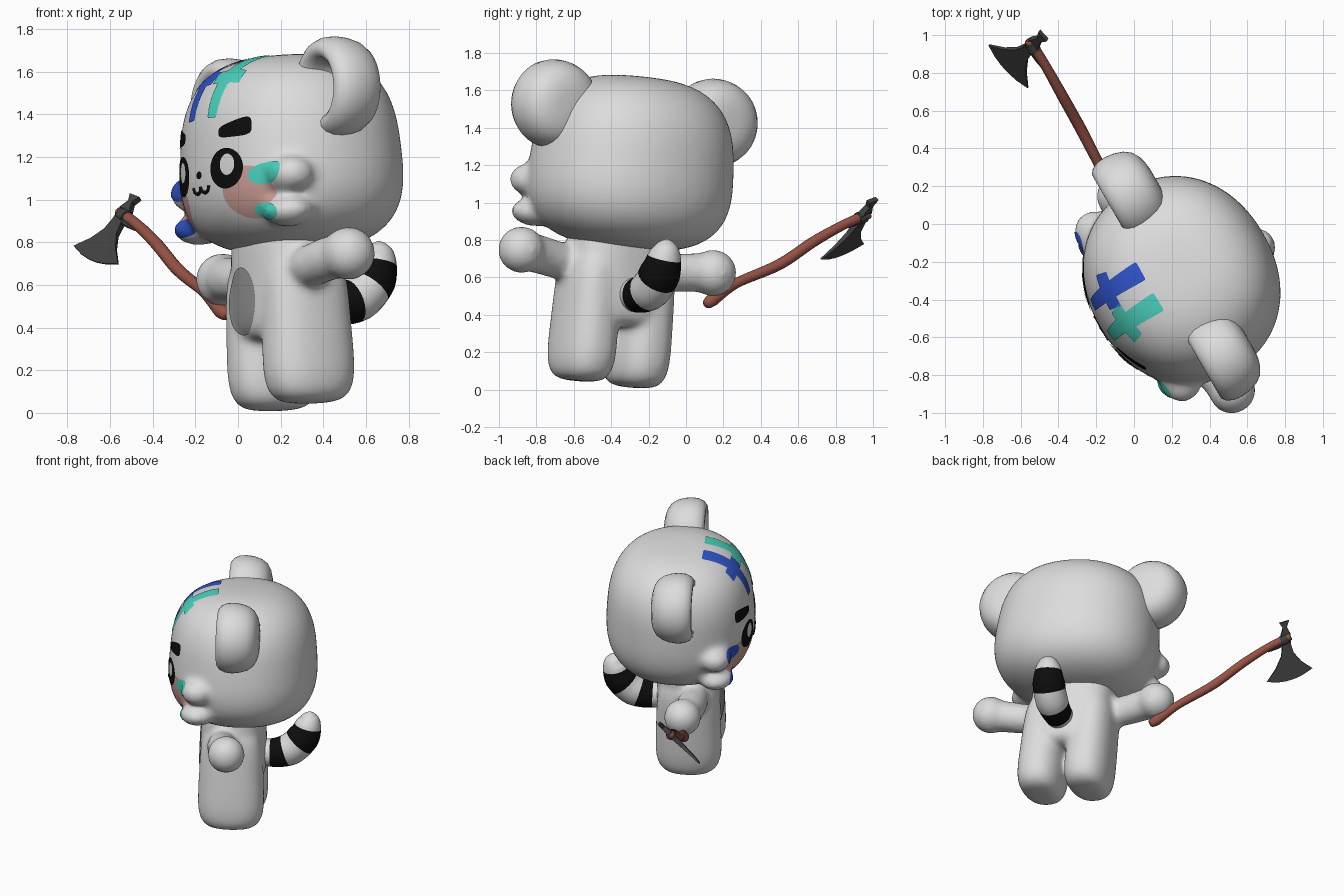
import bpy, bmesh
from math import sin, cos, pi, radians
from mathutils import Vector, Matrix
from mathutils.bvhtree import BVHTree

if "Cube" in bpy.data.objects:
    bpy.data.objects.remove(bpy.data.objects["Cube"])

# The figure is modelled facing -y, then turned and leaned as a whole
FRAME = (Matrix.Translation((0.24, -0.437, 0.03)) @ Matrix.Rotation(radians(-60), 4, 'Z')
         @ Matrix.Rotation(radians(-6), 4, 'Y'))
WORLD = Matrix.Identity(4)


def material(name, r, g, b):
    m = bpy.data.materials.new(name)
    m.use_nodes = True
    m.diffuse_color = (r, g, b, 1)
    m.node_tree.nodes["Principled BSDF"].inputs["Base Color"].default_value = (r, g, b, 1)
    return m


FUR = material("light grey", 0.72, 0.72, 0.72)
BELLY = material("mid grey", 0.3, 0.3, 0.3)
BLACK = material("black", 0.004, 0.004, 0.004)
PINK = material("blush pink", 0.62, 0.35, 0.31)
TEAL = material("teal", 0.07, 0.65, 0.52)
BLUE = material("blue", 0.03, 0.09, 0.6)
WOOD = material("red brown", 0.31, 0.085, 0.06)
METAL = material("dark metal", 0.055, 0.055, 0.055)


def finish(name, bm, mats, frame=FRAME, smooth=True, soften=0, subdivide=0):
    bmesh.ops.recalc_face_normals(bm, faces=bm.faces)
    me = bpy.data.meshes.new(name)
    bm.to_mesh(me)
    bm.free()
    for m in mats:
        me.materials.append(m)
    for p in me.polygons:
        p.use_smooth = smooth
    ob = bpy.data.objects.new(name, me)
    bpy.context.collection.objects.link(ob)
    ob.matrix_world = frame
    if soften:  # melt overlapping volumes into one soft skin
        r = ob.modifiers.new("skin", 'REMESH')
        r.mode, r.voxel_size, r.use_smooth_shade = 'VOXEL', 0.018, True
        s = ob.modifiers.new("soften", 'SMOOTH')
        s.factor, s.iterations = 0.5, soften
    if subdivide:
        s = ob.modifiers.new("round", 'SUBSURF')
        s.levels = s.render_levels = subdivide
    return ob


def blob(bm, centre, size, flat=2, upright=2, taper=0):
    """Rounded box: 'flat' squares the plan, 'upright' squares the elevation."""
    verts = bmesh.ops.create_uvsphere(bm, u_segments=48, v_segments=32, radius=1)["verts"]
    for v in verts:
        x, y, z = v.co
        h = (abs(x) ** flat + abs(y) ** flat) ** (1 / flat)
        x, y, z = v.co / (h ** upright + abs(z) ** upright) ** (1 / upright)
        k = 1 - taper * z
        v.co = Vector(centre) + Vector((x * size[0] * k, y * size[1] * k, z * size[2]))


def sweep(bm, pts, radii, segs=16, steps=6, band=lambda t: 0):
    """Round tube along a smooth path; band(t) picks the material."""
    pts = [Vector(p) for p in pts]
    path = []
    for i in range(len(pts) - 1):
        p0, p1, p2, p3 = (pts[max(0, min(len(pts) - 1, i + k))] for k in (-1, 0, 1, 2))
        for j in range(steps + (i == len(pts) - 2)):
            t = j / steps
            p = 0.5 * (2 * p1 + (p2 - p0) * t + (2 * p0 - 5 * p1 + 4 * p2 - p3) * t * t
                       + (3 * p1 - p0 - 3 * p2 + p3) * t ** 3)
            path.append((p, radii[i] * (1 - t) + radii[i + 1] * t))
    rings, last, side = [], None, None
    for i, (p, r) in enumerate(path):
        tan = (path[min(i + 1, len(path) - 1)][0] - path[max(i - 1, 0)][0]).normalized()
        side = last.rotation_difference(tan) @ side if last else tan.orthogonal().normalized()
        last, up = tan, tan.cross(side)
        rings.append([bm.verts.new(p + r * (side * cos(a) + up * sin(a)))
                      for a in (2 * pi * k / segs for k in range(segs))])
    for i, (a, b) in enumerate(zip(rings, rings[1:])):
        for k in range(segs):
            f = bm.faces.new((a[k], a[k - 1], b[k - 1], b[k]))
            f.material_index = band((i + 0.5) / (len(rings) - 1))
    bm.faces.new(rings[0])
    bm.faces.new(rings[-1])


# Head with two cheek tufts on each side
bm = bmesh.new()
blob(bm, (0, 0.08, 1.19), (0.55, 0.495, 0.462), 2.15, 2.9, 0.06)
for s in (-1, 1):
    blob(bm, (s * 0.45, -0.19, 1.05), (0.125, 0.11, 0.09))
    blob(bm, (s * 0.42, -0.19, 0.88), (0.125, 0.12, 0.075))
head = finish("head", bm, [FUR], soften=20)

# Torso, legs and arms in one skin
bm = bmesh.new()
blob(bm, (0, 0.02, 0.59), (0.29, 0.22, 0.28), 2.6, 7, 0.04)
for s in (-1, 1):
    blob(bm, (s * 0.168, 0.02, 0.36), (0.152, 0.218, 0.36), 2.4, 4.5, 0.06)
    sweep(bm, [(s * 0.15, -0.01, 0.62), (s * 0.32, -0.03, 0.63), (s * 0.48, -0.01, 0.65),
               (s * 0.6, 0.02, 0.66)], [0.095, 0.1, 0.105, 0.11])
    blob(bm, (s * 0.595, 0.02, 0.66), (0.125, 0.125, 0.125))
body = finish("body", bm, [FUR], soften=12)

# Ears: thick rounded cups, hollowed at the front
EAR = [(0, 0.235), (0.1, 0.235), (0.2, 0.205), (0.24, 0.11), (0.245, 0.0), (0.195, -0.06),
       (0.14, -0.04), (0.125, 0.03), (0.09, 0.09), (0, 0.1)]
for s, side in ((-1, "right"), (1, "left")):
    bm = bmesh.new()
    line = [bm.verts.new((r, y, 0)) for r, y in EAR]
    edges = [bm.edges.new(e) for e in zip(line, line[1:])]
    bmesh.ops.spin(bm, geom=line + edges, axis=(0, 1, 0), cent=(0, 0, 0), angle=2 * pi, steps=24)
    bmesh.ops.remove_doubles(bm, verts=bm.verts, dist=0.0005)
    bmesh.ops.translate(bm, verts=bm.verts, vec=(s * 0.495, -0.005, 1.455))
    finish(side + "_ear", bm, [FUR], subdivide=1)

# Striped tail
bm = bmesh.new()
sweep(bm, [(0, 0.14, 0.5), (0, 0.27, 0.48), (0, 0.4, 0.51), (0, 0.49, 0.6), (0, 0.525, 0.7),
           (0, 0.53, 0.755), (0, 0.53, 0.78)],
      [0.08, 0.095, 0.11, 0.11, 0.085, 0.05, 0.004], 24, 8,
      lambda t: int(0.17 < t < 0.3 or 0.44 < t < 0.62))
finish("tail", bm, [FUR, BLACK])

# Painted marks laid on the skin
bpy.context.view_layer.update()
deps = bpy.context.evaluated_depsgraph_get()
SKIN = {ob: BVHTree.FromObject(ob, deps) for ob in (head, body)}


def from_front(ob, u, v, lift):
    p = SKIN[ob].ray_cast(Vector((u, -2, v)), Vector((0, 1, 0)))[0]
    return p + Vector((0, -lift, 0))


def over_crown(ob, u, v, lift):
    d = Vector((0, -cos(v), sin(v)))
    return SKIN[ob].ray_cast(Vector((u, 0.08, 1.19)), d)[0] + d * lift


def patch(name, mat, centre, half, power=2, tilt=0, swell=0, s=1, lift=0.005,
          ob=head, project=from_front, rings=8, segs=48):
    bm = bmesh.new()
    loops = []
    for i in range(1, rings + 1):
        loop = []
        for k in range(segs):
            c, d = cos(2 * pi * k / segs), sin(2 * pi * k / segs)
            q = i / rings / (abs(c) ** power + abs(d) ** power) ** (1 / power)
            x, z = c * q * half[0], d * q * half[1] * (1 + swell * c * q)
            u = centre[0] + x * cos(tilt) - z * sin(tilt)
            v = centre[1] + x * sin(tilt) + z * cos(tilt)
            loop.append(bm.verts.new(project(ob, u * s, v, lift)))
        loops.append(loop)
    bm.faces.new(loops[0])
    for a, b in zip(loops, loops[1:]):
        for k in range(segs):
            bm.faces.new((a[k - 1], a[k], b[k], b[k - 1]))
    finish(name, bm, [mat])


for s, side, paint in ((-1, "right", BLUE), (1, "left", TEAL)):
    patch(side + "_blush", PINK, (0.3, 0.98), (0.135, 0.125), s=s, lift=0.003)
    patch(side + "_eye", BLACK, (0.2, 1.103), (0.1, 0.095), s=s, lift=0.006)
    patch(side + "_eye_shine", FUR, (0.2 + 0.015 * s, 1.12), (0.043, 0.05), s=s, lift=0.009)
    patch(side + "_eyebrow", BLACK, (0.245, 1.285), (0.09, 0.038), 4, 0.12, 0.3, s=s)
    patch(side + "_upper_cheek_paint", paint, (0.415, 1.06), (0.095, 0.05), 2.4, 0.1, s=s)
    patch(side + "_lower_cheek_paint", paint, (0.39, 0.88), (0.09, 0.04), 2.4, -0.1, s=s)
    # Crossed brush strokes over the crown
    patch(side + "_crown_stroke", paint, (0.095, 0.78), (0.45, 0.045), 24, pi / 2, 0.25, s,
          project=over_crown)
    patch(side + "_crown_bar", paint, (0.1, 0.77), (0.1, 0.085), 24, 0.1, s=s, project=over_crown)
patch("nose", BLACK, (0, 1.09), (0.024, 0.018))
patch("belly_patch", BELLY, (-0.045, 0.5), (0.13, 0.16), ob=body)

# Mouth: two small curves
bm = bmesh.new()
for s in (-1, 1):
    sweep(bm, [from_front(head, s * 0.035 + 0.035 * cos(a), 1.035 - 0.03 * sin(a), 0.001)
               for a in (pi * k / 6 for k in range(7))], [0.008] * 7, 8, 2)
finish("mouth", bm, [BLACK])

# Axe handle, held in the right hand
GRIP = [(-0.05, 0.11, 0.455), (-0.08, 0.14, 0.48), (-0.16, 0.27, 0.57), (-0.28, 0.5, 0.67),
        (-0.38, 0.68, 0.79), (-0.47, 0.84, 0.88), (-0.555, 0.975, 0.94)]
bm = bmesh.new()
sweep(bm, GRIP, [0.022, 0.036, 0.027, 0.03, 0.029, 0.026, 0.027])
finish("axe_handle", bm, [WOOD], WORLD)

# Axe head: flat outline, thick at the socket and thin at the edge
out, along = Vector((-0.5, -0.44, -0.74)), Vector((-0.65, 0.71, 0.26))
across = out.cross(along).normalized()
socket = Vector((-0.54, 0.945, 0.925))
half_shape = [(-0.12, 0.034), (-0.08, 0.014), (-0.03, 0.034), (0.04, 0.03), (0.11, 0.045),
              (0.18, 0.09), (0.25, 0.16), (0.275, 0.09), (0.285, 0.03)]
shape = half_shape + [(a, -e) for a, e in reversed(half_shape)]
bm = bmesh.new()
faces = [[bm.verts.new(socket + out * a + along * e + across * k * (0.02 - 0.06 * min(abs(a), 0.29)))
          for a, e in shape] for k in (-1, 1)]
for f in faces:
    bm.faces.new(f)
for k in range(len(shape)):
    bm.faces.new((faces[0][k - 1], faces[0][k], faces[1][k], faces[1][k - 1]))
finish("axe_blade", bm, [METAL], WORLD, smooth=False)

# Metal socket and the strap that runs down the handle
bm = bmesh.new()
axis = (Vector(GRIP[-1]) - Vector(GRIP[-2])).normalized()
sweep(bm, [socket - axis * 0.035, socket + axis * 0.015], [0.034, 0.034], 12, 1)
sweep(bm, [socket + out * 0.025 - axis * d for d in (0.02, 0.08, 0.14)], [0.016, 0.013, 0.004], 8, 2)
finish("axe_socket", bm, [METAL], WORLD, smooth=False)
